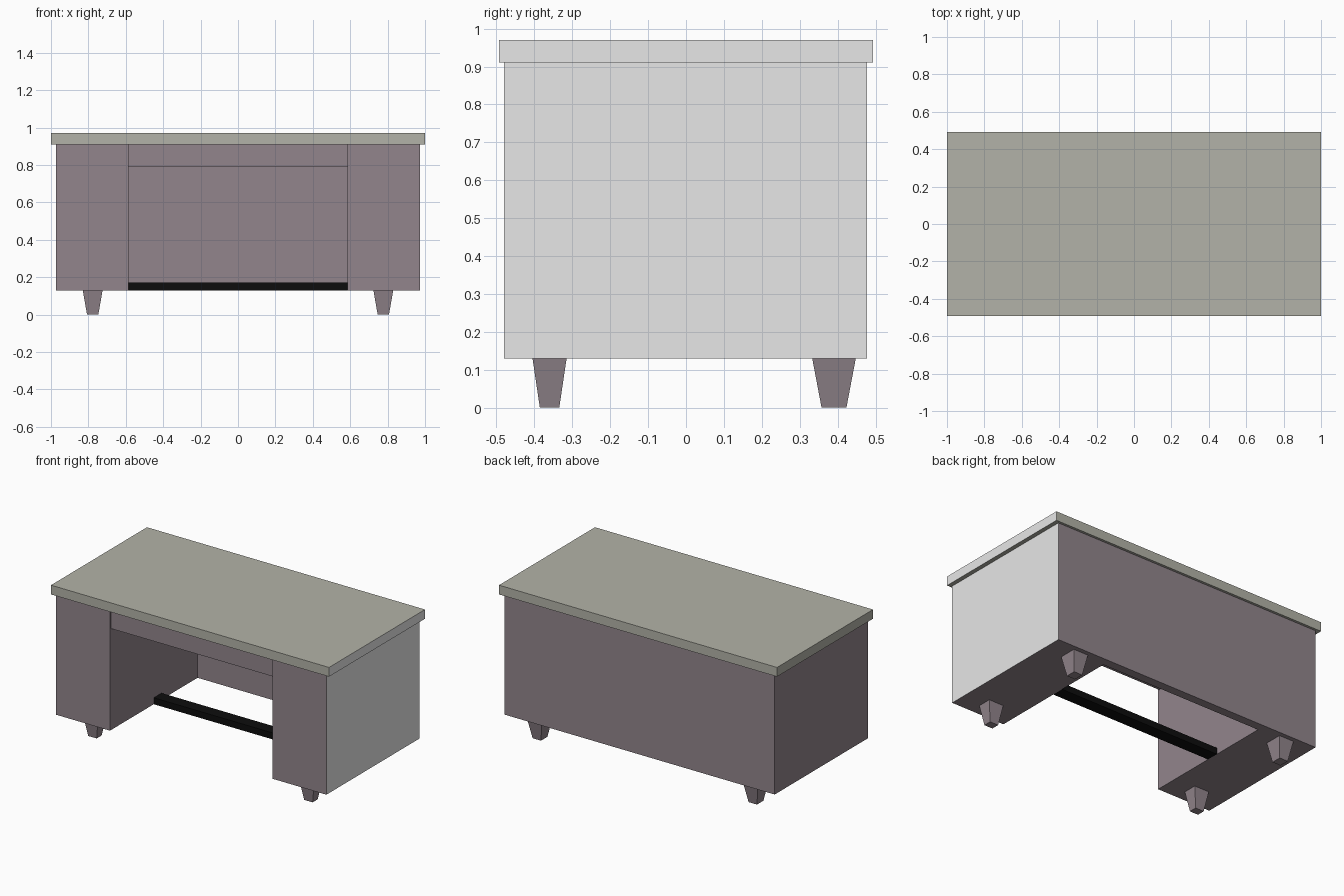
import bpy
import bmesh

cube = bpy.data.objects.get("Cube")
if cube:
    bpy.data.objects.remove(cube, do_unlink=True)


def material(name, rgb):
    mat = bpy.data.materials.new(name)
    mat.use_nodes = True
    color = (*rgb, 1)
    mat.diffuse_color = color
    mat.node_tree.nodes["Principled BSDF"].inputs["Base Color"].default_value = color
    return mat


mauve = material("mauve grey", (0.287, 0.235, 0.262))
sage = material("sage grey", (0.45, 0.45, 0.392))
pale = material("pale grey", (0.8, 0.8, 0.8))
black = material("black", (0.004, 0.004, 0.004))


def box(name, x, y, z, mat, taper=1.0, end_mat=None):
    """Box from (min, max) ranges; taper scales the bottom, end_mat colours the +x end."""
    bm = bmesh.new()
    bmesh.ops.create_cube(bm, size=1)
    for v in bm.verts:
        k = taper if v.co.z < 0 else 1
        v.co.x = sum(x) / 2 + v.co.x * (x[1] - x[0]) * k
        v.co.y = sum(y) / 2 + v.co.y * (y[1] - y[0]) * k
        v.co.z = sum(z) / 2 + v.co.z * (z[1] - z[0])
    bm.normal_update()
    mesh = bpy.data.meshes.new(name)
    mesh.materials.append(mat)
    if end_mat:
        mesh.materials.append(end_mat)
        for f in bm.faces:
            f.material_index = int(f.normal.x > 0.9)
    bm.to_mesh(mesh)
    bm.free()
    obj = bpy.data.objects.new(name, mesh)
    bpy.context.collection.objects.link(obj)
    return obj


BASE, UNDER_TOP, TOP = 0.13, 0.91, 0.97
INNER, OUTER = 0.585, 0.972
FRONT, BACK = -0.48, 0.477

# Worktop
box("desktop", (-1, 1), (-0.493, 0.493), (UNDER_TOP, TOP), sage, end_mat=pale)

# Pedestals
box("left_pedestal", (INNER, OUTER), (FRONT, BACK), (BASE, UNDER_TOP), mauve, end_mat=pale)
box("right_pedestal", (-OUTER, -INNER), (FRONT, BACK), (BASE, UNDER_TOP), mauve)

# Back panel, centre drawer and foot rail in the knee space
span = (-INNER, INNER)
box("back_panel", span, (0.42, BACK), (BASE, UNDER_TOP), mauve)
box("centre_drawer", span, (FRONT + 0.01, 0.42), (0.79, UNDER_TOP), mauve)
box("foot_rail", span, (-0.03, 0.05), (BASE, 0.172), black)

# Tapered feet
for side, sx in (("left", 1), ("right", -1)):
    cx = sx * 0.777
    x = (cx - 0.053, cx + 0.053)
    box("front_foot_" + side, x, (-0.405, -0.315), (0, BASE), mauve, taper=0.57)
    box("back_foot_" + side, x, (0.333, 0.448), (0, BASE), mauve, taper=0.57)
